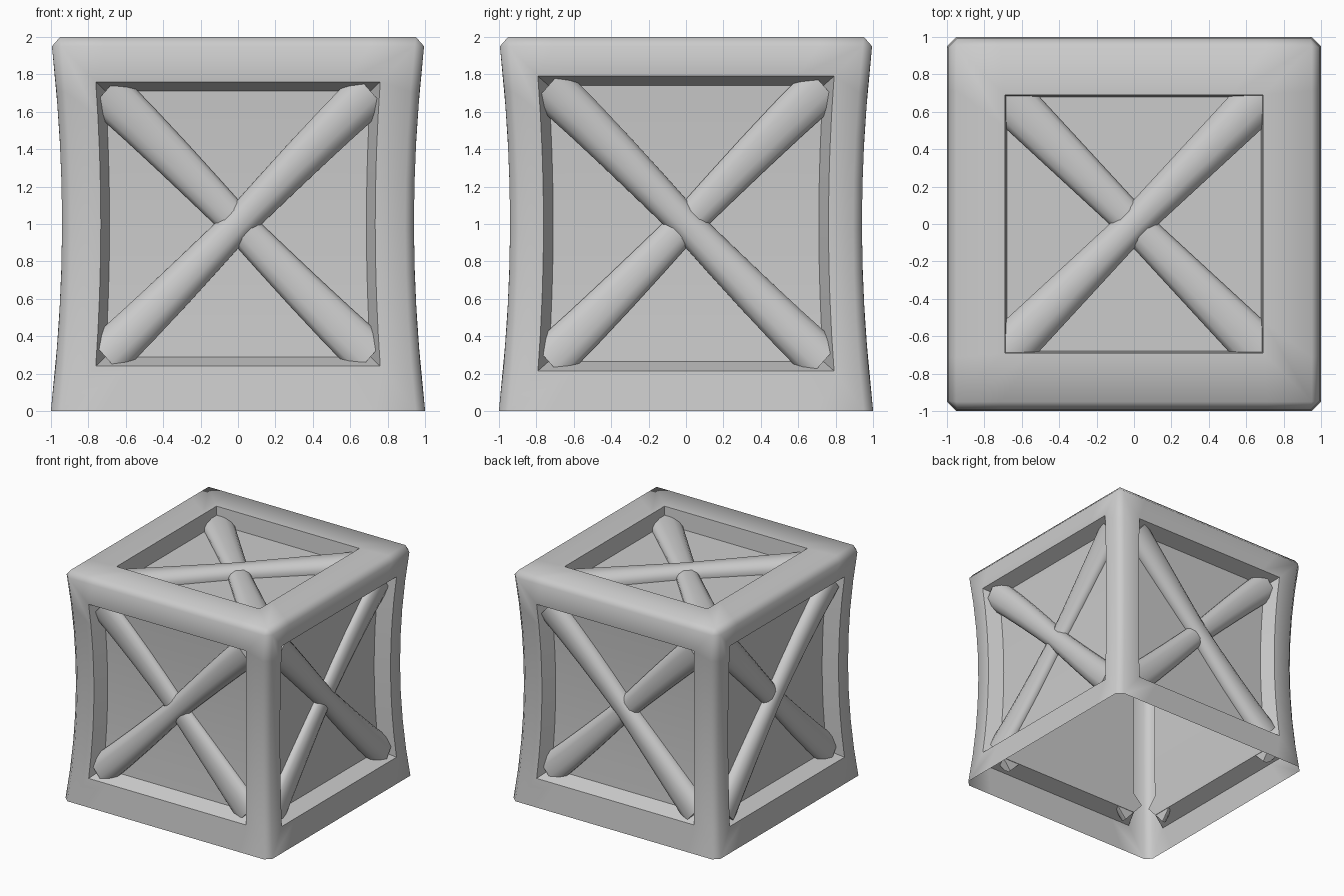
import bpy, bmesh, math
from mathutils import Vector, Matrix

if "Cube" in bpy.data.objects:
    bpy.data.objects.remove(bpy.data.objects["Cube"])

N = 8          # segments along each frame side
C = 0.05       # edge chamfer
PINCH = 0.06   # how far the sides curve inward at mid height
DEPTH = 0.13   # side recess depth
TOP_DEPTH = 0.15


def pinch(p):
    f = 1 - PINCH * max(0, 1 - (p.z - 1) ** 2)
    return Vector((p.x * f, p.y * f, p.z))


def side(k):
    """Maps (u, v, out) on side k to world space; 0 = front, 1 = right."""
    rot = Matrix.Rotation(k * math.pi / 2, 3, 'Z')
    return lambda u, v, o: pinch(rot @ Vector((u, -o, v)))


def top(u, v, o):
    return pinch(Vector((u, v, 1 + o)))


def finish(bm, name, angle):
    bmesh.ops.remove_doubles(bm, verts=bm.verts, dist=1e-4)
    bmesh.ops.recalc_face_normals(bm, faces=bm.faces)
    me = bpy.data.meshes.new(name)
    bm.to_mesh(me)
    bm.free()
    ob = bpy.data.objects.new(name, me)
    bpy.context.collection.objects.link(ob)
    bpy.ops.object.select_all(action='DESELECT')
    ob.select_set(True)
    bpy.context.view_layer.objects.active = ob
    bpy.ops.object.shade_smooth_by_angle(angle=math.radians(angle))


def face(bm, pts):
    bm.faces.new([bm.verts.new(p) for p in pts])


def lerp(a, b, i):
    return a + (b - a) * i / N


def ring(u, v0, v1, o):
    """Closed rectangle of 4*N points in face coordinates."""
    cs = [(-u, v0), (u, v0), (u, v1), (-u, v1)]
    return [(lerp(a[0], b[0], i), lerp(a[1], b[1], i), o)
            for a, b in zip(cs, cs[1:] + cs[:1]) for i in range(N)]


def framed_face(bm, at, rings):
    """Frame, sill and sunken panel from nested rectangles."""
    loops = [ring(*r) for r in rings]
    for a, b in zip(loops, loops[1:]):
        for i in range(4 * N):
            j = (i + 1) % (4 * N)
            face(bm, [at(*a[i]), at(*a[j]), at(*b[j]), at(*b[i])])
    u, v0, v1, o = rings[-1]
    for i in range(N):
        for j in range(N):
            q = [(i, j), (i + 1, j), (i + 1, j + 1), (i, j + 1)]
            face(bm, [at(lerp(-u, u, a), lerp(v0, v1, b), o) for a, b in q])


def brace(name, at, half_u, half_v, mid_v, base, slope, height):
    """Chamfered diagonal bar, thinner at its middle."""
    bm = bmesh.new()
    d = Vector((half_u, half_v * slope)).normalized()
    n = Vector((-d.y, d.x))
    length = math.hypot(half_u, half_v)
    rows = []
    for i in range(9):
        t = i / 4 - 1
        w = 0.09 + 0.04 * abs(t)
        h = height * (0.9 + 0.1 * abs(t))
        prof = [(-w, 0.002), (-w, h * .35), (-w * .8, h * .72), (-w * .4, h),
                (w * .4, h), (w * .8, h * .72), (w, h * .35), (w, 0.002)]
        row = []
        for s, e in prof:
            p = d * (t * length) + n * s
            row.append(bm.verts.new(at(p.x, p.y + mid_v, base + e)))
        rows.append(row)
    for a, b in zip(rows, rows[1:]):
        for i in range(8):
            j = (i + 1) % 8
            bm.faces.new([a[i], a[j], b[j], b[i]])
    bm.faces.new(rows[0])
    bm.faces.new(rows[-1])
    finish(bm, name, 50)


# Crate shell, open underneath
bm = bmesh.new()
e = 1 - C
# opening half width and z range, then inner panel half width and z range
openings = [((0.78, 0.24, 1.76), (0.73, 0.29, 1.71)),
            ((0.81, 0.215, 1.79), (0.755, 0.265, 1.74))]
for k in range(4):
    at = side(k)
    o, p = openings[k % 2]
    framed_face(bm, at, [(e, 0, 2 - C, 1), (*o, 1), (*p, 1 - DEPTH)])
    nxt = side(k + 1)
    for i in range(N):
        # vertical corner chamfer
        a, b = lerp(0, 2 - C, i), lerp(0, 2 - C, i + 1)
        face(bm, [at(e, a, 1), nxt(-e, a, 1), nxt(-e, b, 1), at(e, b, 1)])
        # top edge chamfer
        a, b = lerp(-e, e, i), lerp(-e, e, i + 1)
        face(bm, [at(a, 2 - C, 1), at(b, 2 - C, 1), at(b, 2, e), at(a, 2, e)])
    face(bm, [at(e, 2 - C, 1), nxt(-e, 2 - C, 1), at(e, 2, e)])
framed_face(bm, top, [(e, -e, e, 1), (.69, -.69, .69, 1),
                      (.69, -.69, .69, 1 - TOP_DEPTH)])
finish(bm, "crate_shell", 50)

# Crossed braces on each side and the top
for k, nm in enumerate(("front", "right", "back", "left")):
    u, v0, v1 = openings[k % 2][1]
    over = 1 if k in (0, 3) else -1
    for label, slope, h in (("upper", over, 0.10), ("lower", -over, 0.075)):
        brace(f"{nm}_{label}_brace", side(k), u, (v1 - v0) / 2,
              (v0 + v1) / 2, 1 - DEPTH, slope, h)
for label, slope, h in (("upper", 1, 0.10), ("lower", -1, 0.075)):
    brace(f"top_{label}_brace", top, .69, .69, 0, 1 - TOP_DEPTH, slope, h)
